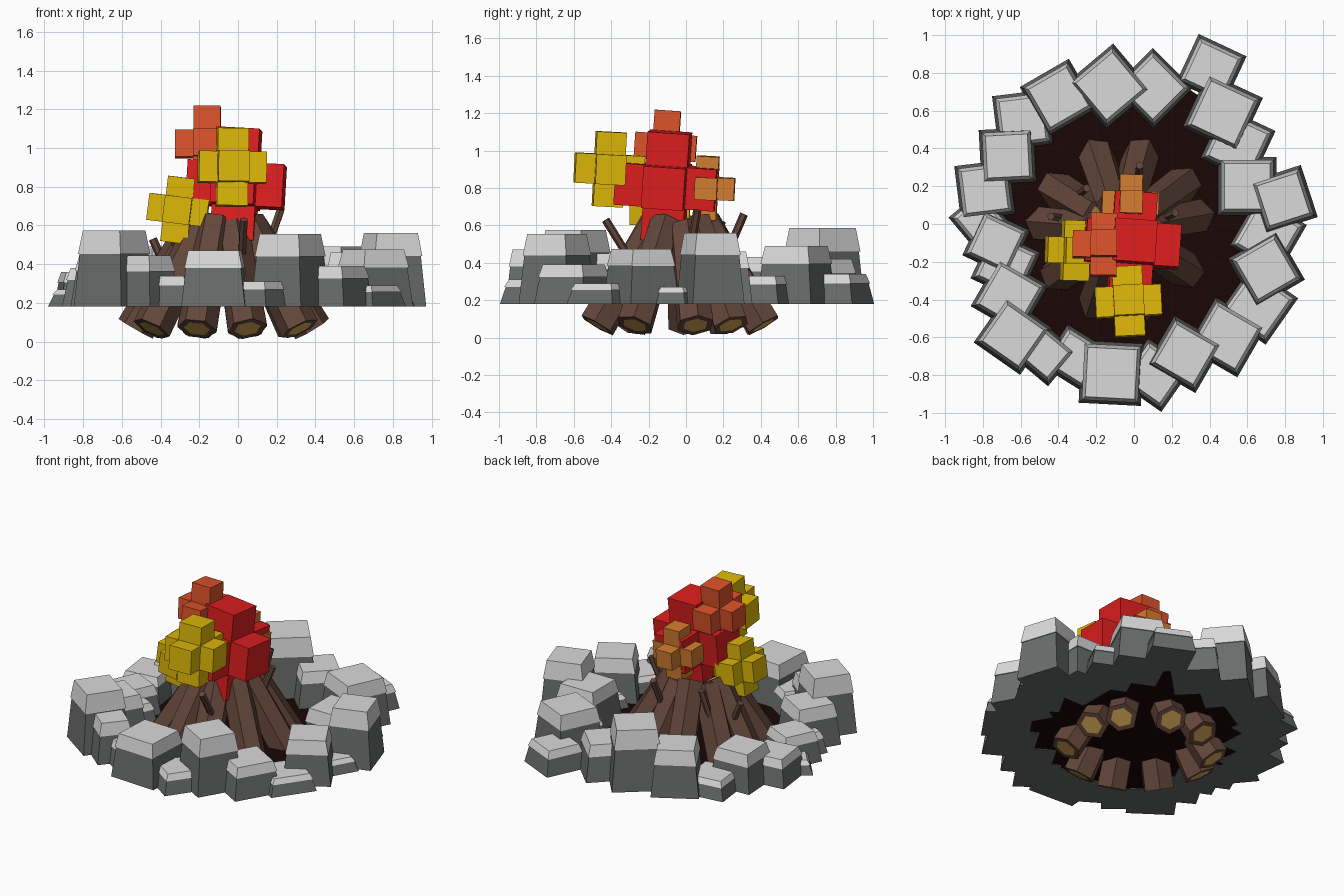
import bpy, bmesh, math
from mathutils import Vector, Matrix, Euler

if "Cube" in bpy.data.objects:
    bpy.data.objects.remove(bpy.data.objects["Cube"])


def mat(name, r, g, b):
    m = bpy.data.materials.new(name)
    lin = [((c / 255 + 0.055) / 1.055) ** 2.4 for c in (r, g, b)]
    m.diffuse_color = (*lin, 1)
    m.use_nodes = True
    m.node_tree.nodes["Principled BSDF"].inputs["Base Color"].default_value = m.diffuse_color
    return m


STONE = mat("dark_stone", 105, 109, 107)
CAP = mat("light_stone", 218, 218, 218)
SOIL = mat("charred_soil", 27, 6, 6)
BARK = mat("bark", 99, 70, 58)
WOOD = mat("cut_wood", 212, 168, 84)
RED = mat("red_flame", 222, 30, 30)
YELLOW = mat("yellow_flame", 222, 184, 8)
EMBER = mat("red_orange_flame", 220, 82, 42)
ORANGE = mat("orange_flame", 212, 125, 48)


def finish(bm, name, mats):
    bmesh.ops.recalc_face_normals(bm, faces=bm.faces)
    me = bpy.data.meshes.new(name)
    bm.to_mesh(me)
    bm.free()
    for m in mats:
        me.materials.append(m)
    ob = bpy.data.objects.new(name, me)
    bpy.context.collection.objects.link(ob)
    return ob


# Stones: x, y, half width of base, turn in degrees, top height
stones = [
    (.41, .82, .14, -25, .34), (.47, .59, .16, -25, .49), (.55, .42, .15, -25, .33),
    (.60, .20, .155, 0, .46), (.79, .13, .145, 18, .56), (.71, -.06, .15, -30, .27),
    (.70, -.24, .15, 30, .475), (.66, -.43, .15, -35, .29), (.49, -.60, .155, -30, .39),
    (.27, -.69, .15, -30, .555), (.11, -.80, .14, -35, .31), (-.12, -.79, .165, -3, .47),
    (-.31, -.71, .13, -32, .34), (-.47, -.69, .12, -40, .445), (-.64, -.59, .15, -35, .575),
    (-.66, -.38, .15, -30, .45), (-.68, -.22, .14, -25, .32), (-.73, -.10, .135, -25, .38),
    (-.79, .18, .145, 7, .36), (-.67, .36, .145, 3, .43), (-.59, .55, .145, 7, .30),
    (-.40, .67, .15, 30, .49), (-.13, .73, .16, 40, .585), (.10, .72, .15, 45, .42),
    (-.82, .02, .115, 40, .27)]
for i, (x, y, half, turn, h) in enumerate(stones):
    bm = bmesh.new()
    low = h - 0.31 * (h - 0.18)
    rings = []
    # base, body top, cap ledge, cap top
    for s, z in ((half, .18), (half - .022, low), (half - .016, low), (half - .034, h)):
        ring = []
        for c in range(4):
            a = math.radians(turn + 45 + 90 * c)
            r = s * math.sqrt(2)
            ring.append(bm.verts.new((x + r * math.cos(a), y + r * math.sin(a), z)))
        rings.append(ring)
    bm.faces.new(rings[0])
    for lvl in range(3):
        for c in range(4):
            n = (c + 1) % 4
            f = bm.faces.new((rings[lvl][c], rings[lvl][n], rings[lvl + 1][n], rings[lvl + 1][c]))
            f.material_index = 1 if lvl else 0
    bm.faces.new(rings[3]).material_index = 1
    finish(bm, f"ring_stone_{i + 1}", [STONE, CAP])

# Charred ground inside the ring
bm = bmesh.new()
bmesh.ops.create_circle(bm, cap_ends=True, segments=16, radius=0.77,
                        matrix=Matrix.Translation((0, 0, 0.186)))
finish(bm, "fire_bed", [SOIL])


def log(name, a, b, r1, r2, mats, sides=6, roll=0.0):
    """Tapered log from a to b with pale inset ends."""
    a, b = Vector(a), Vector(b)
    d = b - a
    bm = bmesh.new()
    bmesh.ops.create_cone(bm, cap_ends=True, segments=sides, radius1=r1, radius2=r2, depth=d.length)
    ends = [f for f in bm.faces if abs(f.normal.z) > 0.9]
    bmesh.ops.inset_individual(bm, faces=ends, thickness=r1 * 0.33)
    for f in ends:
        f.material_index = 1
    bm.transform(Matrix.Translation((a + b) / 2) @ d.to_track_quat('Z', 'Y').to_matrix().to_4x4()
                 @ Matrix.Rotation(roll, 4, 'Z'))
    return finish(bm, name, mats)


# Tepee of logs
cx, cy = -0.07, -0.03
for i, deg in enumerate((10, 36, 75, 108, 148, 176, 215, 252, 285, 328)):
    u = Vector((math.cos(math.radians(deg)), math.sin(math.radians(deg))))
    log(f"log_{i + 1}", (cx + .46 * u.x, cy + .46 * u.y, .066),
        (cx + .14 * u.x, cy + .14 * u.y, .59 + .03 * (i % 2)), .103, .09,
        [BARK, WOOD], roll=i * 0.4)

# Twig stubs on the logs
twigs = [((-.30, .15, .40), (-.25, .19, .62)), ((-.36, .03, .35), (-.44, .04, .53)),
         ((-.30, -.12, .45), (-.38, -.12, .66)), ((.14, .02, .45), (.22, .06, .68)),
         ((.02, .22, .45), (.03, .31, .66)), ((.02, -.30, .42), (.03, -.43, .63))]
for i, (a, b) in enumerate(twigs):
    log(f"twig_{i + 1}", a, b, .022, .022, [BARK, BARK])


def flame(name, centre, unit, reach, tilt, m):
    """Three crossed boxes; reach is the half length along x, y and z."""
    bm = bmesh.new()
    for axis in range(3):
        size = [unit] * 3
        size[axis] = 2 * reach[axis]
        bmesh.ops.create_cube(bm, size=1, matrix=Matrix.Diagonal((*size, 1)))
    rot = Euler([math.radians(t) for t in tilt]).to_matrix().to_4x4()
    bm.transform(Matrix.Translation(centre) @ rot)
    finish(bm, name, [m])


# Flames
flame("red_flame", (-.01, -.105, .81), .225, (.25, .27, .29), (-4, 3, -4), RED)
flame("red_orange_flame", (-.16, -.11, 1.02), .14, (.165, .165, .195), (-4, 0, -1), EMBER)
flame("high_yellow_flame", (-.03, -.41, .90), .16, (.175, .185, .20), (-3, 1, 3), YELLOW)
flame("low_yellow_flame", (-.31, -.14, .68), .14, (.155, .16, .17), (0, 7, -2), YELLOW)
flame("orange_flame", (-.02, .11, .80), .12, (.15, .15, .17), (-3, 2, -2), ORANGE)
